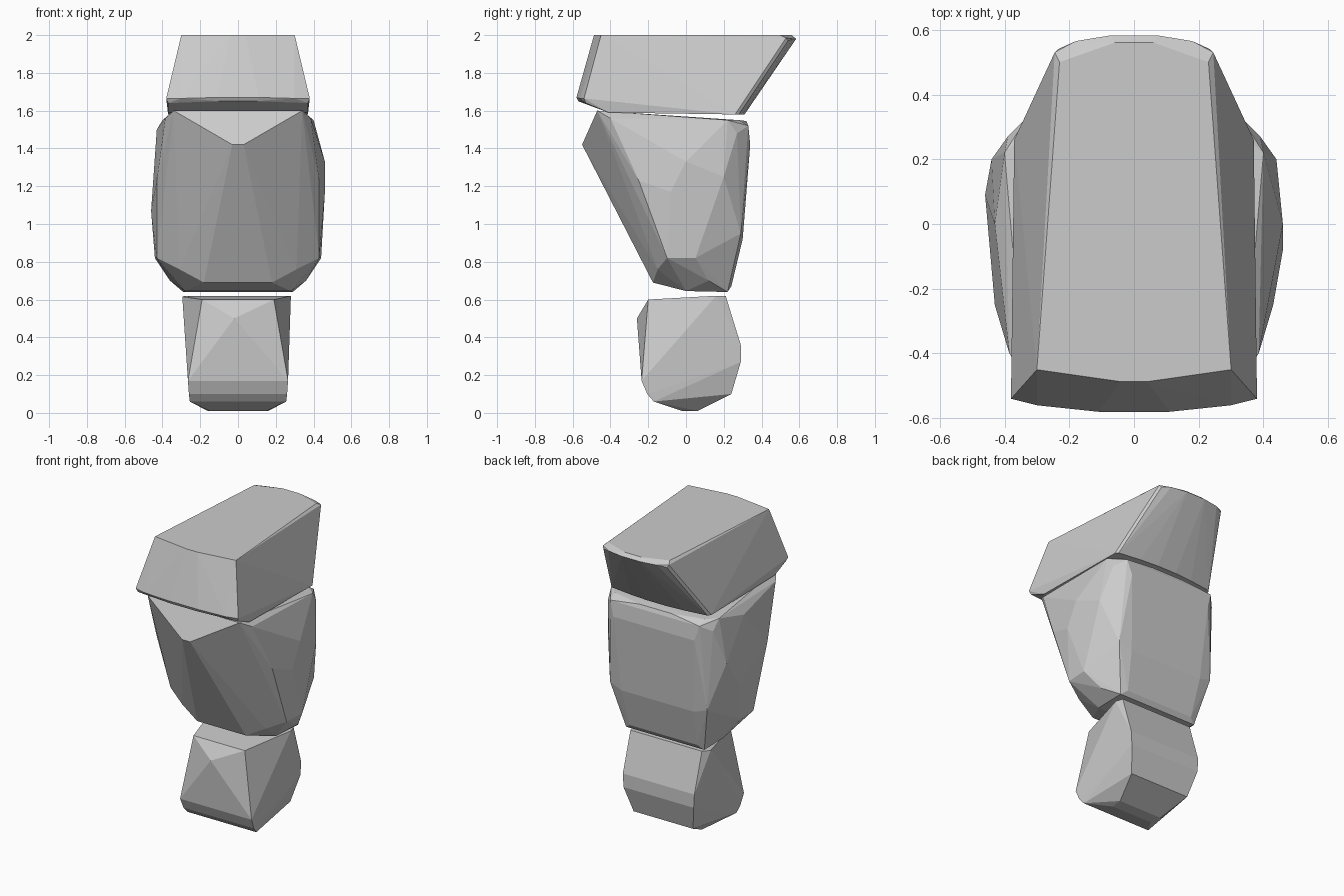
import bpy
import bmesh
import math


def faceted_block(name, mirrored, single=()):
    """Convex chiselled block from corner points, mirrored across x."""
    bm = bmesh.new()
    for x, y, z in mirrored:
        bm.verts.new((x, y, z))
        bm.verts.new((-x, y, z))
    for p in single:
        bm.verts.new(p)
    res = bmesh.ops.convex_hull(bm, input=bm.verts[:])
    loose = [v for v in bm.verts if not v.link_faces]
    bmesh.ops.delete(bm, geom=loose, context='VERTS')
    bmesh.ops.dissolve_limit(bm, angle_limit=math.radians(1.5),
                             verts=bm.verts[:], edges=bm.edges[:])
    bmesh.ops.recalc_face_normals(bm, faces=bm.faces[:])
    mesh = bpy.data.meshes.new(name)
    bm.to_mesh(mesh)
    bm.free()
    obj = bpy.data.objects.new(name, mesh)
    bpy.context.collection.objects.link(obj)
    return obj


# Lower block: tapered front pyramid, sloped underside
faceted_block("lower_block", [
    (0.19, -0.20, 0.60), (0.28, 0.16, 0.62), (0.265, 0.21, 0.62),
    (0.265, 0.29, 0.36), (0.26, 0.29, 0.27), (0.22, 0.24, 0.10),
    (0.16, 0.06, 0.01), (0.15, -0.02, 0.01), (0.255, -0.17, 0.06),
    (0.26, -0.205, 0.10), (0.265, -0.235, 0.17),
], [(-0.02, -0.26, 0.50), (-0.295, 0.16, 0.615)])

# Middle block: wide shoulders, front slanting back towards the bottom
faceted_block("middle_block", [
    # top rim and front notch
    (0.34, -0.47, 1.60), (0.03, -0.55, 1.42), (0.385, -0.40, 1.56),
    (0.40, 0.22, 1.55), (0.33, 0.28, 1.55), (0.12, 0.32, 1.545),
    # back
    (0.33, 0.33, 1.52), (0.39, 0.27, 1.48), (0.30, 0.34, 1.42),
    (0.36, 0.29, 0.95), (0.27, 0.30, 0.92),
    # sides
    (0.43, -0.25, 1.23), (0.44, 0.20, 1.25),
    (0.44, 0.05, 0.82), (0.43, -0.10, 0.82),
    # bottom
    (0.31, -0.15, 0.76), (0.18, -0.175, 0.69), (0.36, 0.12, 0.70),
    (0.29, 0.22, 0.64), (0.28, 0.00, 0.645), (0.25, 0.24, 0.67),
], [(0.46, 0.00, 1.33), (0.46, -0.08, 1.17), (-0.46, 0.09, 1.07),
    (-0.43, 0.00, 1.50)])

# Upper block: long wedge with overhanging back and bowed ends
faceted_block("upper_block", [
    # top face
    (0.30, -0.45, 2.00), (0.04, -0.487, 2.00), (0.245, 0.53, 1.985),
    (0.235, 0.54, 1.97), (0.18, 0.565, 1.98), (0.07, 0.583, 1.98),
    (0.06, 0.56, 2.00), (0.23, 0.50, 2.00),
    # front brow
    (0.38, -0.54, 1.665), (0.30, -0.56, 1.665), (0.11, -0.58, 1.67),
    (0.37, -0.53, 1.64), (0.10, -0.57, 1.65),
    # underside
    (0.37, -0.41, 1.59), (0.37, 0.26, 1.58), (0.355, 0.28, 1.58),
    (0.20, 0.30, 1.58), (0.07, 0.31, 1.58),
])
